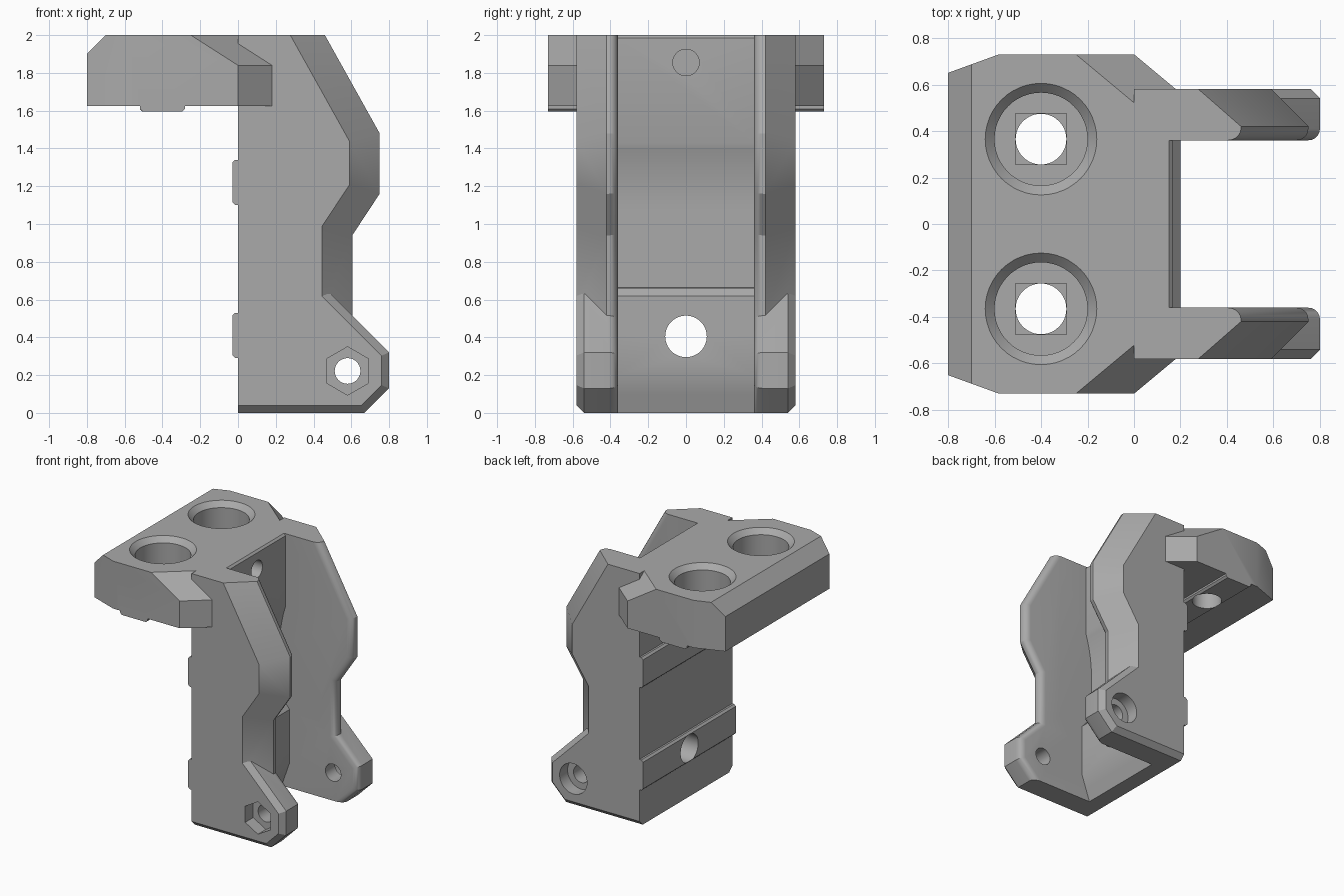
import bpy, bmesh, math
from mathutils import Vector

if "Cube" in bpy.data.objects:
    bpy.data.objects.remove(bpy.data.objects["Cube"])

grey = bpy.data.materials.new("plain grey")
grey.use_nodes = True
grey.diffuse_color = (0.4, 0.4, 0.4, 1)
grey.node_tree.nodes["Principled BSDF"].inputs["Base Color"].default_value = (0.4, 0.4, 0.4, 1)


def finish(name, bm):
    bmesh.ops.recalc_face_normals(bm, faces=bm.faces[:])
    mesh = bpy.data.meshes.new(name)
    bm.to_mesh(mesh)
    bm.free()
    mesh.materials.append(grey)
    obj = bpy.data.objects.new(name, mesh)
    bpy.context.collection.objects.link(obj)
    return obj


def loft(name, rings):
    """Skin equal-length rings of 3D points and cap both ends."""
    bm = bmesh.new()
    loops = [[bm.verts.new(p) for p in ring] for ring in rings]
    n = len(loops[0])
    for a, b in zip(loops, loops[1:]):
        for i in range(n):
            j = (i + 1) % n
            bm.faces.new((a[i], a[j], b[j], b[i]))
    bm.faces.new(loops[0])
    bm.faces.new(loops[-1])
    return finish(name, bm)


def inset(points, dists):
    """Move each edge of a counter-clockwise outline inward by its own distance."""
    pts = [Vector(p) for p in points]
    lines = []
    for i, p in enumerate(pts):
        d = (pts[(i + 1) % len(pts)] - p).normalized()
        normal = Vector((-d.y, d.x))
        lines.append((normal, normal.dot(p) + dists[i]))
    out = []
    for i in range(len(pts)):
        (a, c), (b, e) = lines[i - 1], lines[i]
        det = a.x * b.y - a.y * b.x
        out.append(((c * b.y - e * a.y) / det, (a.x * e - b.x * c) / det))
    return out


def boolean(target, tool, operation):
    mod = target.modifiers.new("cut", 'BOOLEAN')
    mod.object, mod.operation, mod.solver = tool, operation, 'EXACT'
    bpy.context.view_layer.objects.active = target
    bpy.ops.object.modifier_apply(modifier=mod.name)
    bpy.data.objects.remove(tool)


def drill(target, loc, radius, depth, axis='Z', sides=48, top=None):
    """Cut a round, tapered or polygonal hole centred on loc."""
    bm = bmesh.new()
    bmesh.ops.create_cone(bm, cap_ends=True, segments=sides, radius1=radius,
                          radius2=top or radius, depth=depth)
    tool = finish("cutter", bm)
    tool.rotation_euler = {'X': (0, math.pi / 2, 0), 'Y': (math.pi / 2, 0, 0), 'Z': (0, 0, 0)}[axis]
    tool.location = loc
    tool.hide_render = True
    bpy.context.view_layer.update()
    boolean(target, tool, 'DIFFERENCE')


def side_plate(name, outline, rounded, chamfered, side, shoulder, chamfer):
    """Plate with a rounded inner front edge and a chamfered outer edge."""
    r = 0.05
    rings = []
    for k in range(6):
        a = k / 5 * math.pi / 2
        rings.append((0.36 + r * (1 - math.cos(a)), [f * r * (1 - math.sin(a)) for f in rounded]))
    rings.append((shoulder, [0] * len(outline)))
    rings.append((0.58, [f * chamfer for f in chamfered]))
    return loft(name, [[(x, side * y, z) for x, z in inset(outline, d)] for y, d in rings])


def bar(name, outline, half):
    return loft(name, [[(x, y, z) for x, z in outline] for y in (-half, half)])


# Back wall with its curved relief, lower step and bottom slope
curve = [(0.11 + 0.055 * t * t, 1.08 + 0.35 * t) for t in [k / 10 for k in range(11)]]
wall = [(0, 0), (0.13, 0), (0.2, 0.2), (0.2, 0.62), (0.165, 0.66), (0.11, 0.665)]
wall += curve + [(0.165, 1.985), (0.15, 2), (0, 2)]
bracket = bar("bracket", wall, 0.5)

# Side plates and their feet
plate = [(0, 0.1), (0.605, 0.1), (0.605, 0.94), (0.75, 1.16), (0.75, 1.48), (0.46, 2), (0, 2)]
foot = [(0, 0), (0.67, 0), (0.8, 0.13), (0.8, 0.32), (0.49, 0.63), (0, 0.63)]
for side in (1, -1):
    flags = (0, 1, 1, 1, 1, 0, 0)
    boolean(bracket, side_plate("side_plate", plate, flags, flags, side, 0.42, 0.16), 'UNION')
    boolean(bracket, side_plate("foot", foot, (0, 1, 1, 1, 0, 0), (1, 1, 1, 1, 0, 0),
                                side, 0.54, 0.04), 'UNION')

# Locating ribs on the back
for z in (0.29, 1.1):
    rib = [(0.05, z), (-0.015, z), (-0.03, z + 0.015), (-0.03, z + 0.225), (-0.015, z + 0.24), (0.05, z + 0.24)]
    boolean(bracket, bar("back_rib", rib, 0.58), 'UNION')

# Shelf with sloped wing tips and a chamfered rear edge
half = [(-0.8, 0.65), (-0.58, 0.73), (0, 0.73), (0.18, 0.58), (0.05, 0.45)]
outline = half + [(x, -y) for x, y in reversed(half)]
shelf = loft("shelf", [[(x, y, z) for x, y in outline] for z in (1.625, 2)])
bm = bmesh.new()
bm.from_mesh(shelf.data)
planes = [((-0.7, 0, 2), (-1, 0, 1))]
planes += [((-0.25, s * 0.73, 2), (0.64, s * 0.768, 1)) for s in (1, -1)]
for co, no in planes:
    cut = bmesh.ops.bisect_plane(bm, geom=bm.verts[:] + bm.edges[:] + bm.faces[:],
                                 plane_co=co, plane_no=no, clear_outer=True)
    edges = [e for e in bm.edges if e.is_boundary]
    bmesh.ops.holes_fill(bm, edges=edges, sides=0)
bmesh.ops.recalc_face_normals(bm, faces=bm.faces[:])
bm.to_mesh(shelf.data)
bm.free()
boolean(bracket, shelf, 'UNION')

# Rib under the shelf
rib = [(-0.52, 1.65), (-0.52, 1.61), (-0.505, 1.595), (-0.295, 1.595), (-0.28, 1.61), (-0.28, 1.65)]
boolean(bracket, bar("shelf_rib", rib, 0.73), 'UNION')

# Shelf bolt holes: countersunk rim, bolt seat, square relief and through hole
for y in (0.365, -0.365):
    drill(bracket, (-0.4, y, 1.99), 0.2, 0.06, top=0.26)
    drill(bracket, (-0.4, y, 1.9), 0.2, 0.3)
    relief = bar("relief", [(-0.51, 1.73), (-0.29, 1.73), (-0.29, 1.8), (-0.51, 1.8)], 0.11)
    relief.location.y = y
    bpy.context.view_layer.update()
    boolean(bracket, relief, 'DIFFERENCE')
    drill(bracket, (-0.4, y, 1.7), 0.109, 0.4)

# Back wall holes
drill(bracket, (0.1, 0, 0.405), 0.11, 0.6, 'X')
drill(bracket, (0, 0, 1.855), 0.07, 0.5, 'X')

# Foot pivot hole with a hexagonal seat on one side and a round one on the other
drill(bracket, (0.58, 0, 0.222), 0.068, 1.4, 'Y', 32)
drill(bracket, (0.58, -0.58, 0.222), 0.128, 0.2, 'Y', 6)
drill(bracket, (0.58, 0.58, 0.222), 0.12, 0.2, 'Y')

bpy.ops.object.select_all(action='DESELECT')
bracket.select_set(True)
bpy.context.view_layer.objects.active = bracket
bpy.ops.object.shade_smooth_by_angle(angle=math.radians(25))
